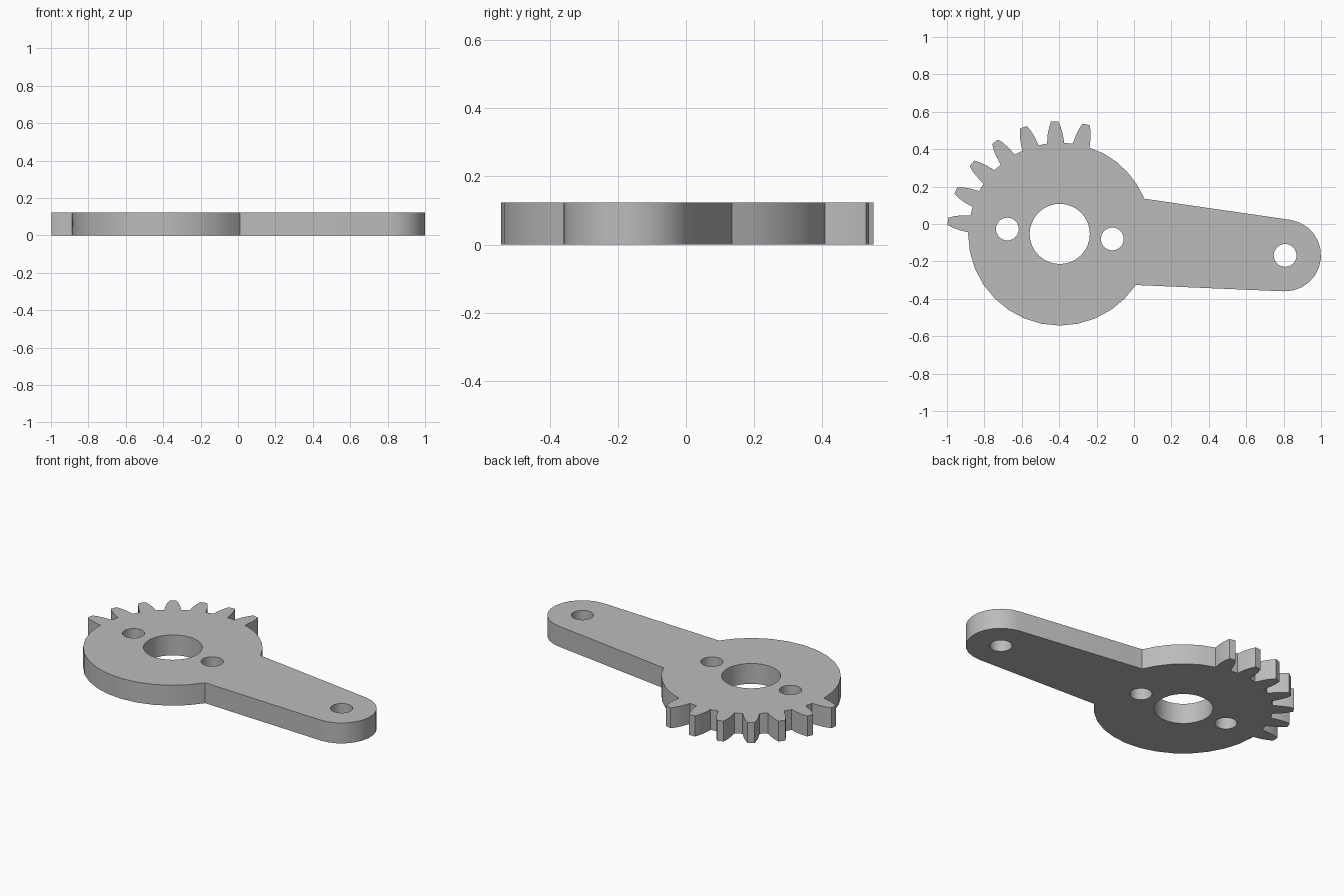
import bpy
import bmesh
from math import cos, sin, radians

if "Cube" in bpy.data.objects:
    bpy.data.objects.remove(bpy.data.objects["Cube"])

THICK = 0.123
HUB, HUB_R = (-0.397, -0.053), 0.49
TIP, TIP_R = (0.808, -0.168), 0.192


def arc(centre, radius, start, end, steps):
    """Points on an arc, angles in degrees."""
    angles = [radians(start + (end - start) * i / steps) for i in range(steps + 1)]
    return [(centre[0] + radius * cos(a), centre[1] + radius * sin(a)) for a in angles]


def tooth(angle):
    """One rounded gear tooth, listed counter-clockwise around the hub."""
    a = radians(angle)
    half = [(0.485, 0.046), (0.535, 0.040), (0.575, 0.030), (0.602, 0.019)]
    side = [(r, -w) for r, w in half] + [(r, w) for r, w in reversed(half)]
    return [(HUB[0] + r * cos(a) - w * sin(a), HUB[1] + r * sin(a) + w * cos(a))
            for r, w in side]


# Outline: hub edge, seven teeth, rest of the hub, then the rounded arm
outline = arc(HUB, HUB_R, 22.6, 70.9, 5)[:-1]
for i in range(7):
    outline += tooth(76.4 + 16.2 * i)
outline += arc(HUB, HUB_R, 180, 326.1, 13)
outline += arc(TIP, TIP_R, -92.5, 81.5, 12)

# Bore, two hub holes and the pin hole at the arm end
holes = [(HUB, 0.161), ((-0.677, -0.027), 0.061),
         ((-0.116, -0.08), 0.061), ((0.808, -0.168), 0.061)]
loops = [outline] + [arc(c, r, 0, 360, 32)[:-1] for c, r in holes]

# Filled flat profile, extruded to the plate thickness
curve = bpy.data.curves.new("lever_profile", "CURVE")
curve.dimensions = "2D"
curve.fill_mode = "BOTH"
curve.extrude = THICK / 2
for loop in loops:
    spline = curve.splines.new("POLY")
    spline.points.add(len(loop) - 1)
    for point, (x, y) in zip(spline.points, loop):
        point.co = (x, y, 0, 1)
    spline.use_cyclic_u = True

helper = bpy.data.objects.new("profile_helper", curve)
bpy.context.collection.objects.link(helper)
bpy.context.view_layer.update()
graph = bpy.context.evaluated_depsgraph_get()
mesh = bpy.data.meshes.new_from_object(helper.evaluated_get(graph))
bpy.data.objects.remove(helper)

# Weld caps to walls and stand the plate on the ground
bm = bmesh.new()
bm.from_mesh(mesh)
bmesh.ops.remove_doubles(bm, verts=bm.verts[:], dist=0.0005)
bmesh.ops.translate(bm, verts=bm.verts[:], vec=(0, 0, THICK / 2))
bmesh.ops.recalc_face_normals(bm, faces=bm.faces[:])
bm.to_mesh(mesh)
bm.free()

lever = bpy.data.objects.new("gear_lever", mesh)
bpy.context.collection.objects.link(lever)

# Plain grey metal
grey = bpy.data.materials.new("grey")
grey.use_nodes = True
colour = (0.5, 0.5, 0.5, 1)
grey.diffuse_color = colour
grey.node_tree.nodes["Principled BSDF"].inputs["Base Color"].default_value = colour
mesh.materials.clear()
mesh.materials.append(grey)

# Smooth curved walls with crisp edges
bpy.ops.object.select_all(action="DESELECT")
lever.select_set(True)
bpy.context.view_layer.objects.active = lever
bpy.ops.object.shade_smooth_by_angle(angle=radians(25))
